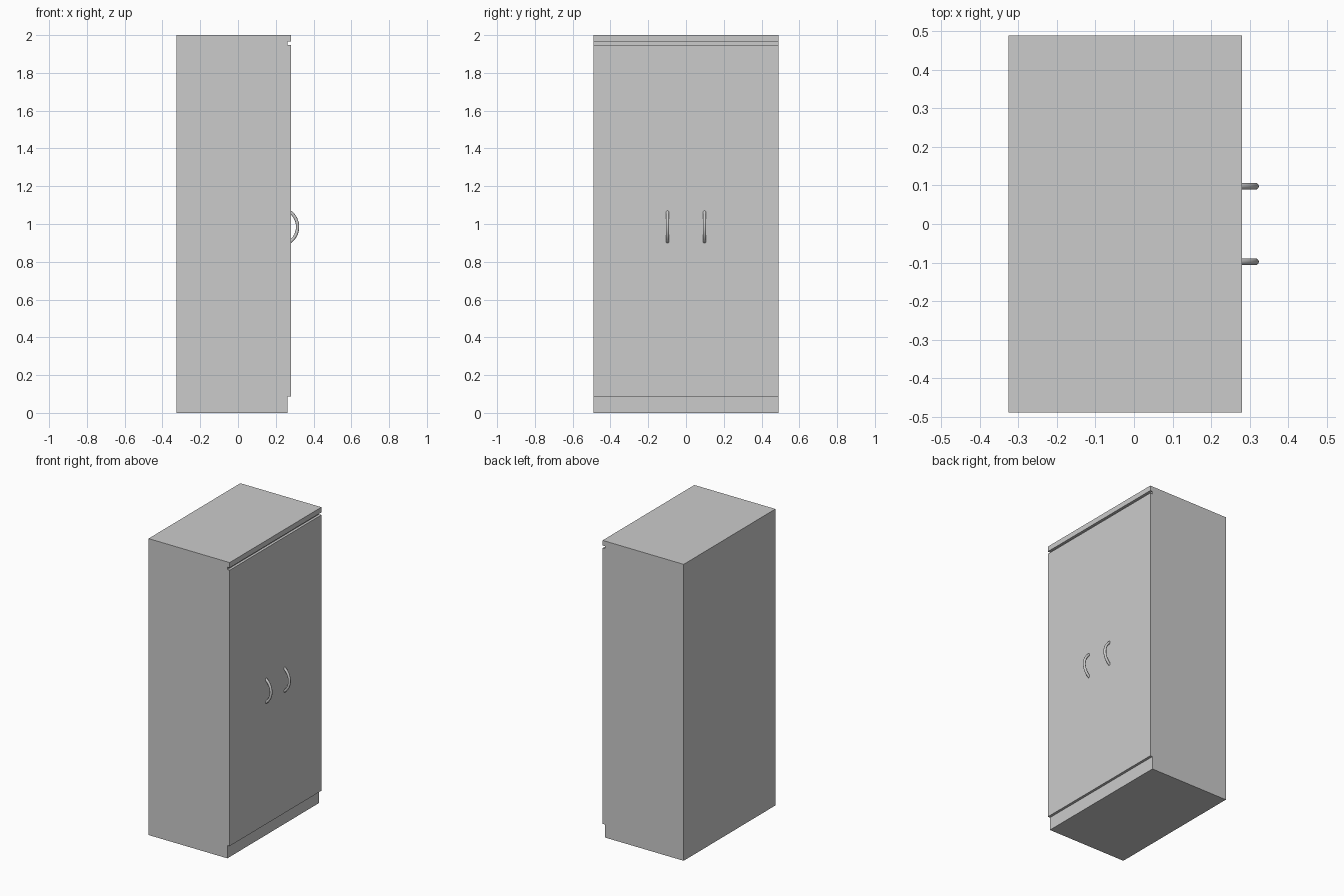
import bpy, bmesh, math
from mathutils import Vector, Matrix

if "Cube" in bpy.data.objects:
    bpy.data.objects.remove(bpy.data.objects["Cube"])

HALF_Y = 0.489
FRONT, RECESS, BACK = 0.28, 0.263, -0.325


def finish(bm, name):
    bmesh.ops.recalc_face_normals(bm, faces=bm.faces)
    mesh = bpy.data.meshes.new(name)
    bm.to_mesh(mesh)
    bm.free()
    obj = bpy.data.objects.new(name, mesh)
    bpy.context.collection.objects.link(obj)
    return obj


# Cabinet body: side profile (x, z) with plinth recess and groove over the doors
profile = [(BACK, 0), (RECESS, 0), (RECESS, 0.087), (FRONT, 0.087),
           (FRONT, 1.948), (RECESS, 1.948), (RECESS, 1.965), (FRONT, 1.965),
           (FRONT, 2), (BACK, 2)]
bm = bmesh.new()
face = bm.faces.new([bm.verts.new((x, -HALF_Y, z)) for x, z in profile])
ext = bmesh.ops.extrude_face_region(bm, geom=[face])
bmesh.ops.translate(bm, vec=(0, 2 * HALF_Y, 0),
                    verts=[v for v in ext["geom"] if isinstance(v, bmesh.types.BMVert)])
finish(bm, "cabinet_body")


# Bow handles: a round section swept along an arc, ends sunk into the doors
def handle(name, y):
    ring_r, tube_r, half_angle = 0.0985, 0.0085, math.radians(57)
    centre = Vector((0.324 - ring_r - tube_r, y, 0.985))
    bm = bmesh.new()
    place = (Matrix.Translation(centre) @ Matrix.Rotation(-half_angle, 4, 'Y')
             @ Matrix.Translation((ring_r, 0, 0)))
    bmesh.ops.create_circle(bm, cap_ends=False, segments=16, radius=tube_r, matrix=place)
    bmesh.ops.spin(bm, geom=bm.verts[:] + bm.edges[:], cent=centre, axis=(0, 1, 0),
                   angle=2 * half_angle, steps=24)
    bmesh.ops.holes_fill(bm, edges=[e for e in bm.edges if e.is_boundary], sides=0)
    obj = finish(bm, name)
    bpy.ops.object.select_all(action='DESELECT')
    obj.select_set(True)
    bpy.context.view_layer.objects.active = obj
    bpy.ops.object.shade_smooth_by_angle(angle=math.radians(40))


handle("left_door_handle", -0.098)
handle("right_door_handle", 0.098)
